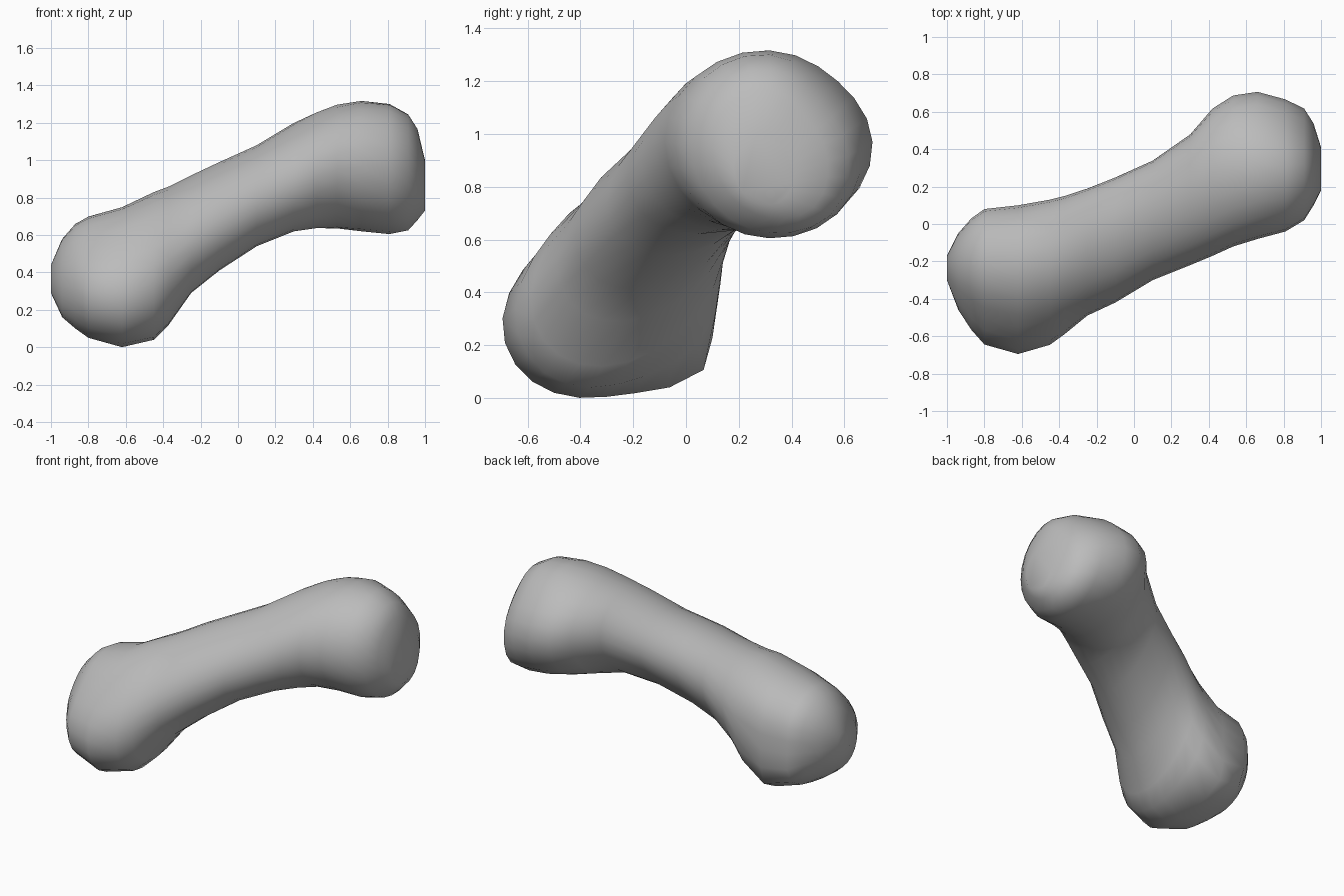
import bpy, bmesh
from math import sin, cos, pi, radians

cube = bpy.data.objects.get("Cube")
if cube:
    bpy.data.objects.remove(cube, do_unlink=True)

grey = bpy.data.materials.new("stone grey")
grey.use_nodes = True
colour = (0.5, 0.5, 0.5, 1)
grey.diffuse_color = colour
grey.node_tree.nodes["Principled BSDF"].inputs["Base Color"].default_value = colour

# Cross-sections along the bone:
# x, y low, y high, z low, z high, slant, lower back fullness, upper trim
SECTIONS = [
    (-1.0, -.30, -.17, .29, .44, .2, 0, 0), (-.94, -.46, -.05, .16, .58, .2, .05, .08),
    (-.87, -.57, .03, .10, .66, .2, .15, .12), (-.80, -.65, .08, .05, .70, .2, .24, .13),
    (-.62, -.70, .10, 0, .75, .2, .3, .1), (-.45, -.65, .13, .04, .83, .25, .12, .08),
    (-.37, -.59, .15, .12, .86, .3, 0, .04), (-.25, -.49, .19, .29, .92, .33, -.03, 0),
    (-.10, -.42, .25, .41, .99, .3, -.06, 0), (.10, -.30, .34, .54, 1.08, .27, -.06, 0),
    (.30, -.22, .48, .62, 1.20, .25, -.06, 0), (.42, -.17, .62, .635, 1.26, .15, -.04, .03),
    (.53, -.12, .69, .635, 1.30, .05, 0, .06), (.66, -.08, .71, .62, 1.32, 0, 0, .07),
    (.81, -.04, .67, .605, 1.305, -.03, .02, .1), (.91, .02, .62, .625, 1.25, -.06, .06, .12),
    (.96, .10, .54, .68, 1.17, -.1, .06, .12), (1.0, .18, .41, .73, 1.0, -.1, 0, 0),
]
SIDES = 24


def clamp(v, lo, hi):
    return max(lo, min(hi, v))


def lobe(t, degrees, power):
    """Weight that peaks in one direction around the section."""
    return max(0, cos(t - radians(degrees))) ** power


def ring(bm, x, y0, y1, z0, z1, slant, full, trim):
    """Slanted oval, filled at its lower back corner and trimmed at an upper one."""
    cy, cz, ry, rz = (y0 + y1) / 2, (z0 + z1) / 2, (y1 - y0) / 2, (z1 - z0) / 2
    trim_side = 135 if x < 0 else 45
    verts = []
    for i in range(SIDES):
        t = 2 * pi * i / SIDES
        s = 1 + full * lobe(t, -42, 9) - trim * lobe(t, trim_side, 6)
        y = clamp(cy + ry * s * cos(t), y0, y1)
        z = clamp(cz + rz * s * sin(t + slant), z0, z1)
        verts.append(bm.verts.new((x, y, z)))
    return verts


# Bone: one lofted skin with closed ends
bm = bmesh.new()
rings = [ring(bm, *s) for s in SECTIONS]
for a, b in zip(rings, rings[1:]):
    for i in range(SIDES):
        j = (i + 1) % SIDES
        bm.faces.new((a[i], a[j], b[j], b[i]))
bm.faces.new(rings[0])
bm.faces.new(rings[-1])
bmesh.ops.recalc_face_normals(bm, faces=bm.faces)
mesh = bpy.data.meshes.new("bone")
bm.to_mesh(mesh)
bm.free()
mesh.materials.append(grey)
bone = bpy.data.objects.new("bone", mesh)
bpy.context.collection.objects.link(bone)

# Smooth shading with the sharper creases kept
bpy.ops.object.select_all(action="DESELECT")
bone.select_set(True)
bpy.context.view_layer.objects.active = bone
bpy.ops.object.shade_smooth_by_angle(angle=radians(50))
